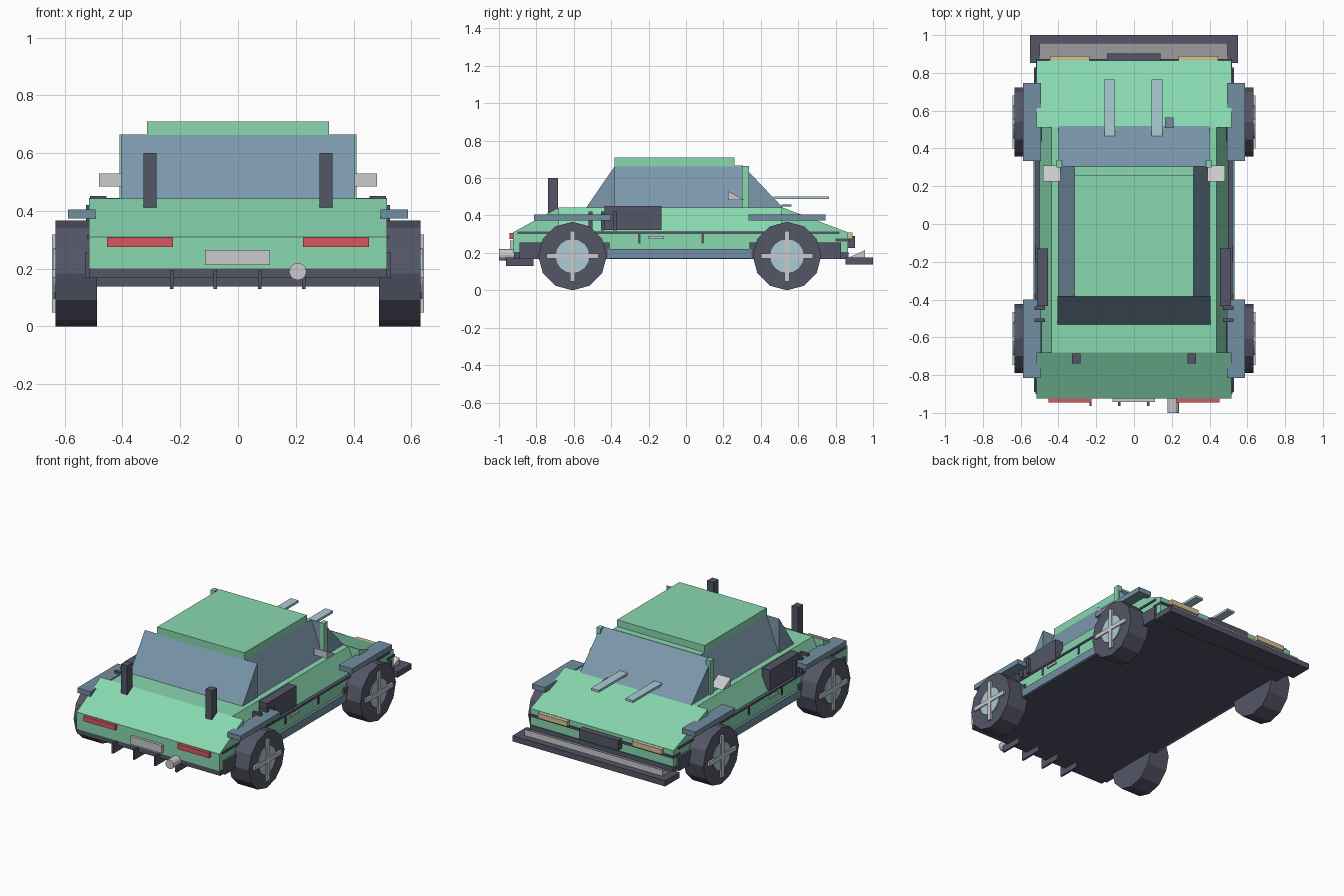
import bpy, bmesh, math
from mathutils import Matrix

if "Cube" in bpy.data.objects:
    bpy.data.objects.remove(bpy.data.objects["Cube"])


def material(name, hexcode):
    srgb = [int(hexcode[i:i + 2], 16) / 255 for i in (0, 2, 4)]
    m = bpy.data.materials.new(name)
    m.diffuse_color = [c / 12.92 if c < 0.04045 else ((c + 0.055) / 1.055) ** 2.4 for c in srgb] + [1]
    m.use_nodes = True
    m.node_tree.nodes["Principled BSDF"].inputs["Base Color"].default_value = m.diffuse_color
    return m


GREEN = material("mint_paint", "88d8b0")
DARK = material("dark_trim", "545667")
GLASS = material("blue_glass", "7b98ac")
STEEL = material("steel_blue_trim", "728fa2")
PALE = material("pale_blue", "acccd6")
GREY = material("light_grey", "cacace")
RED = material("red_lamp", "d9575f")
BEIGE = material("beige_lamp", "d6c298")


def finish(bm, name, mat):
    bmesh.ops.recalc_face_normals(bm, faces=bm.faces)
    mesh = bpy.data.meshes.new(name)
    bm.to_mesh(mesh)
    bm.free()
    mesh.materials.append(mat)
    ob = bpy.data.objects.new(name, mesh)
    bpy.context.collection.objects.link(ob)
    return ob


def loft(name, mat, a, b):
    """Solid between two matching outlines."""
    bm = bmesh.new()
    va, vb = [bm.verts.new(p) for p in a], [bm.verts.new(p) for p in b]
    bm.faces.new(va)
    bm.faces.new(vb)
    for i in range(len(a)):
        j = (i + 1) % len(a)
        bm.faces.new((va[i], va[j], vb[j], vb[i]))
    return finish(bm, name, mat)


def frustum(name, mat, y0, y1, z0, z1, half_low, half_high):
    """Block running along y whose sides lean inwards."""
    prof = [(-half_low, z0), (half_low, z0), (half_high, z1), (-half_high, z1)]
    return loft(name, mat, [(x, y0, z) for x, z in prof], [(x, y1, z) for x, z in prof])


def prism(name, mat, x0, x1, prof):
    """Side profile of (y, z) points extruded along x."""
    return loft(name, mat, [(x0, y, z) for y, z in prof], [(x1, y, z) for y, z in prof])


def box(name, mat, x0, x1, y0, y1, z0, z1):
    return prism(name, mat, x0, x1, [(y0, z0), (y1, z0), (y1, z1), (y0, z1)])


def pair(name, mat, x0, x1, *rest):
    for side, s in (("left", -1), ("right", 1)):
        box(f"{side}_{name}", mat, s * x0, s * x1, *rest)


def cylinder(name, mat, r, depth, centre, axis, sides):
    bm = bmesh.new()
    bmesh.ops.create_cone(bm, cap_ends=True, segments=sides, radius1=r, radius2=r, depth=depth,
                          matrix=Matrix.Translation(centre) @ Matrix.Rotation(math.pi / 2, 4, axis))
    return finish(bm, name, mat)


# Body shell
box("floor_pan", DARK, -0.515, 0.515, -0.92, 0.87, 0.167, 0.205)
box("lower_body", GREEN, -0.515, 0.515, -0.925, 0.865, 0.20, 0.31)
frustum("shoulder_body", GREEN, -0.68, 0.51, 0.31, 0.443, 0.50, 0.437)
prism("hood", GREEN, -0.515, 0.515, [(0.51, 0.31), (0.865, 0.31), (0.51, 0.445)])
prism("rear_deck", GREEN, -0.515, 0.515, [(-0.68, 0.31), (-0.925, 0.31), (-0.68, 0.443)])

# Cabin
frustum("side_glass", GLASS, -0.38, 0.305, 0.44, 0.662, 0.40, 0.315)
prism("windshield", GLASS, -0.40, 0.40, [(0.305, 0.44), (0.52, 0.44), (0.305, 0.665)])
prism("rear_window", GLASS, -0.405, 0.405, [(-0.38, 0.44), (-0.535, 0.44), (-0.38, 0.665)])
box("roof_base", GREEN, -0.315, 0.315, -0.38, 0.304, 0.658, 0.666)
box("roof", GREEN, -0.315, 0.315, -0.383, 0.26, 0.662, 0.71)
pair("windshield_pillar", GREEN, 0.38, 0.41, 0.30, 0.338, 0.44, 0.665)

# Mirrors
for side, s in (("left", -1), ("right", 1)):
    prism(f"{side}_mirror", GREY, s * 0.39, s * 0.482, [(0.225, 0.484), (0.31, 0.484), (0.225, 0.53)])

# Side trim
pair("sill", STEEL, 0.50, 0.532, -0.42, 0.35, 0.17, 0.222)
pair("side_line", DARK, 0.50, 0.522, -0.90, 0.82, 0.302, 0.314)
pair("door_handle", GREY, 0.51, 0.525, -0.20, -0.12, 0.275, 0.29)
pair("side_intake", DARK, 0.455, 0.513, -0.435, -0.13, 0.322, 0.452)
for i, y in enumerate((-0.25, 0.09)):
    pair(f"door_gap_{i}", DARK, 0.51, 0.52, y - 0.006, y + 0.006, 0.25, 0.31)
for i, y in enumerate((-0.51, -0.445, -0.38)):
    pair(f"vent_slat_{i}", DARK, 0.47, 0.527, y - 0.01, y + 0.01, 0.32, 0.42)

# Wheels, wells and fenders
for end, y, well0, well1 in (("rear", -0.607, -0.89, -0.41), ("front", 0.54, 0.34, 0.828)):
    pair(f"{end}_wheel_well", DARK, 0.50, 0.53, well0, well1, 0.167, 0.255)
    pair(f"{end}_fender", STEEL, 0.493, 0.588, y - 0.207, y + 0.207, 0.373, 0.405)
    for side, s in (("left", -1), ("right", 1)):
        cylinder(f"{side}_{end}_tyre", DARK, 0.183, 0.143, (s * 0.56, y, 0.183), 'Y', 12)
        cylinder(f"{side}_{end}_hub", PALE, 0.09, 0.02, (s * 0.628, y, 0.183), 'Y', 16)
    pair(f"{end}_spoke_upright", GREY, 0.63, 0.644, y - 0.014, y + 0.014, 0.048, 0.318)
    pair(f"{end}_spoke_level", GREY, 0.63, 0.644, y - 0.14, y + 0.14, 0.17, 0.197)

# Hood details
box("left_hood_strip", PALE, -0.155, -0.10, 0.467, 0.765, 0.487, 0.502)
box("right_hood_strip", PALE, 0.093, 0.15, 0.467, 0.765, 0.487, 0.502)
box("hood_latch", STEEL, 0.165, 0.21, 0.51, 0.565, 0.448, 0.458)

# Nose
box("splitter", DARK, -0.55, 0.55, 0.853, 1.0, 0.138, 0.175)
prism("splitter_lip", GREY, -0.50, 0.495, [(0.87, 0.175), (0.957, 0.175), (0.957, 0.215)])
box("nose_strip", DARK, -0.52, 0.52, 0.80, 0.874, 0.262, 0.276)
box("grille", DARK, -0.143, 0.14, 0.86, 0.903, 0.225, 0.29)
pair("headlight", BEIGE, 0.235, 0.445, 0.86, 0.89, 0.275, 0.308)

# Tail
pair("tail_light", RED, 0.225, 0.453, -0.945, -0.915, 0.275, 0.307)
box("rear_plate", GREY, -0.115, 0.11, -0.942, -0.92, 0.213, 0.265)
cylinder("exhaust", GREY, 0.03, 0.10, (0.207, -0.95, 0.19), 'X', 12)
pair("rear_post", DARK, 0.282, 0.328, -0.738, -0.685, 0.41, 0.60)
for i, x in enumerate((-0.23, -0.078, 0.075, 0.228)):
    box(f"diffuser_fin_{i}", DARK, x - 0.006, x + 0.006, -0.963, -0.815, 0.13, 0.195)
